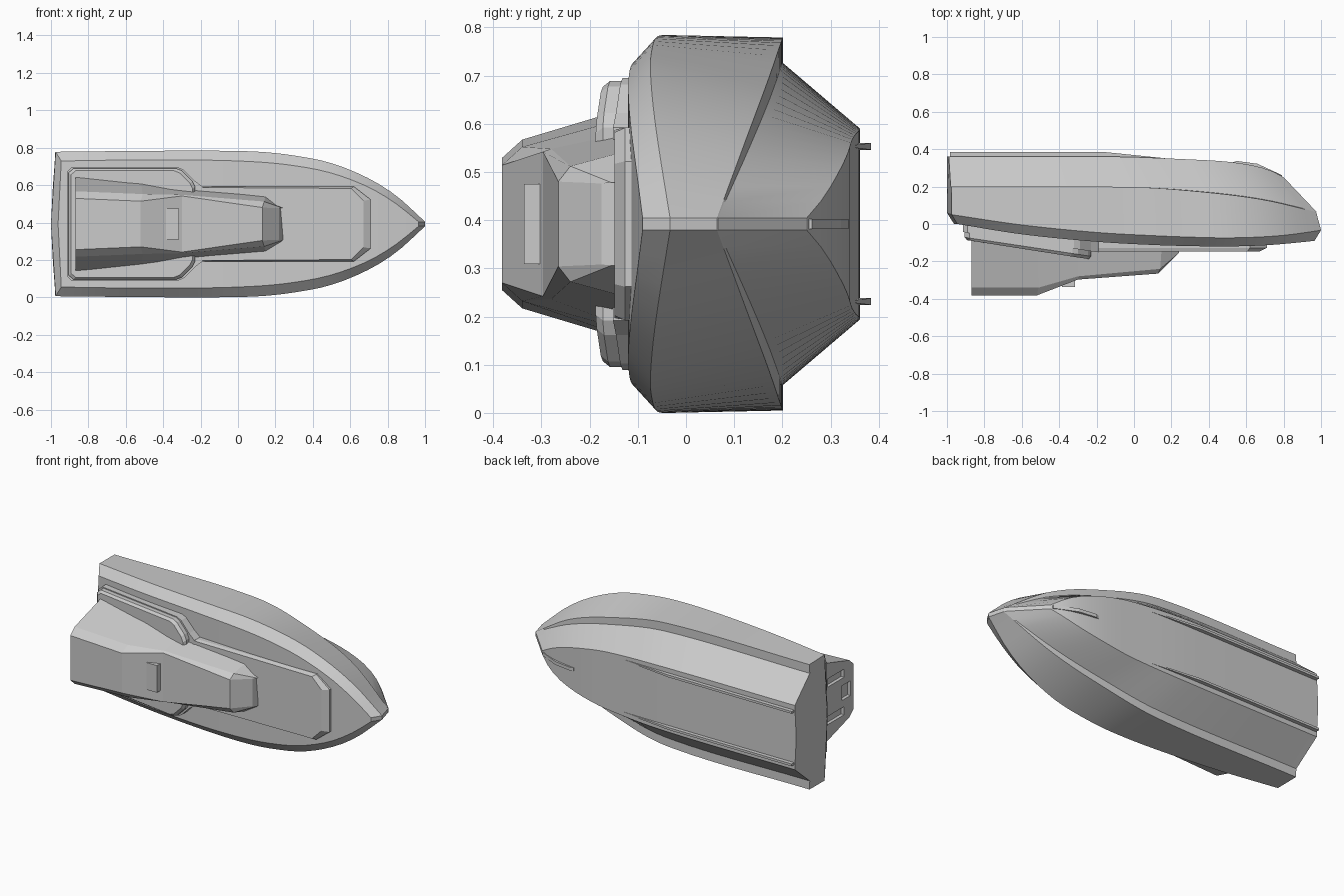
import bpy, bmesh, math

if "Cube" in bpy.data.objects:
    bpy.data.objects.remove(bpy.data.objects["Cube"])

ZC = 0.392  # centre plane of the boat, which lies on its side (deck faces -y)


def finish(name, bm, smooth=False):
    bmesh.ops.recalc_face_normals(bm, faces=bm.faces)
    me = bpy.data.meshes.new(name)
    bm.to_mesh(me)
    bm.free()
    ob = bpy.data.objects.new(name, me)
    bpy.context.collection.objects.link(ob)
    if smooth:
        bpy.ops.object.select_all(action='DESELECT')
        ob.select_set(True)
        bpy.context.view_layer.objects.active = ob
        bpy.ops.object.shade_smooth_by_angle(angle=math.radians(15))
    return ob


def skin(bm, rings, closed=True):
    vs = [[bm.verts.new((x, y, ZC + w)) for x, y, w in r] for r in rings]
    n = len(vs[0])
    for a, b in zip(vs, vs[1:]):
        for i in range(n if closed else n - 1):
            j = (i + 1) % n
            bm.faces.new((a[i], a[j], b[j], b[i]))
    return vs


def mirrored(half):
    return half + [(x, y, -w) for x, y, w in reversed(half)]


def loft(name, rings):
    bm = bmesh.new()
    vs = skin(bm, rings)
    bm.faces.new(vs[0])
    bm.faces.new(vs[-1])
    return finish(name, bm)


def box(name, x, y, w):
    return loft(name, [[(a, y[0], w[0]), (a, y[1], w[0]), (a, y[1], w[1]), (a, y[0], w[1])] for a in x])


def curve(keys, x):
    """Smooth interpolation of (x, y, w) keys at x."""
    n = len(keys)
    i = max(k for k in range(n - 1) if keys[k][0] <= x + 1e-6)
    a, b = keys[i], keys[i + 1]
    p, q = keys[max(i - 1, 0)], keys[min(i + 2, n - 1)]
    h = b[0] - a[0]
    t = (x - a[0]) / h
    out = [x]
    for c in (1, 2):
        ma = (b[c] - p[c]) / (b[0] - p[0]) * h
        mb = (q[c] - a[c]) / (q[0] - a[0]) * h
        out.append((2*t**3 - 3*t*t + 1) * a[c] + (t**3 - 2*t*t + t) * ma
                   + (3*t*t - 2*t**3) * b[c] + (t**3 - t*t) * mb)
    return tuple(out)


# Hull: five long lines per side, (x, y, half width)
bottom = [(-.99, .36, .197), (-.1, .36, .195), (.3, .345, .175), (.5, .333, .14),
          (.65, .31, .095), (.74, .282, .05), (.80, .25, .012)]
chine_in = [(-.98, .2, .33), (0, .197, .325), (.4, .17, .25), (.7, .13, .155), (.975, .066, .012)]
chine_out = [(-.977, .2, .383), (0, .197, .376), (.4, .168, .292), (.7, .128, .185), (.974, .064, .012)]
gunwale = [(-.975, .05, .386), (-.6, -.005, .39), (-.2, -.045, .392), (.1, -.062, .387), (.3, -.07, .366),
           (.5, -.074, .325), (.7, -.068, .243), (.85, -.055, .148), (1, -.033, .012)]
deck = [(-.945, 0, .337), (-.6, -.055, .342), (-.2, -.095, .342), (.1, -.112, .332), (.3, -.118, .312),
        (.5, -.12, .272), (.7, -.114, .196), (.85, -.102, .105), (.965, -.09, .012)]
lines = [bottom, chine_in, chine_out, gunwale, deck]
N = 32
rings = [mirrored([curve(k, k[0][0] + (k[-1][0] - k[0][0]) * i / N) for k in lines]) for i in range(N + 1)]
bm = bmesh.new()
vs = skin(bm, rings)
# stem ribbon
for i in range(4):
    e = vs[-1]
    bm.faces.new((e[i], e[i + 1], e[8 - i], e[9 - i]))
# curved transom with its top bevel
s = vs[0]
cb, cg, cd = [bm.verts.new(p) for p in ((-1, .36, ZC), (-1, .06, ZC), (-.962, 0, ZC))]
bm.faces.new((s[0], s[9], cb))
bm.faces.new((s[4], s[5], cd))
for k in (0, 1):
    p = s[:5] if k == 0 else s[:4:-1]
    bm.faces.new((cb, p[0], p[1], p[2], p[3], cg))
    bm.faces.new((cg, p[3], p[4], cd))
finish("hull", bm, True)

# Bottom strakes
for side, label in ((1, "upper"), (-1, "lower")):
    r = []
    for x, top, hw in ((-.985, .384, .007), (-.15, .384, .007), (.25, .343, .002)):
        c = side * .161
        r.append([(x, .335, c - hw), (x, top, c - hw), (x, top, c + hw), (x, .335, c + hw)])
    loft("strake_" + label, r)
loft("keel_strip", [[(x, y - .05, -.01), (x, y, -.01), (x, y, .01), (x, y - .05, .01)]
                    for x, y in ((.53, .331), (.55, .337), (.66, .322), (.79, .262))])

# Fore deck plate
half = [(.71, .13), (.62, .2), (-.3, .2)]
inner = [(.67, .125), (.605, .19), (-.3, .196)]
loft("foredeck_plate", [mirrored([(x, y, w) for x, w in o])
                        for o, y in ((half, -.06), (half, -.127), (inner, -.148))])


# Tilted aft deck slabs
def tilted(name, outline, layers):
    loft(name, [mirrored([(x + (d if x > -.5 else -d) * -1, y - .15 * (x + .9), w - d) for x, w in outline])
                for y, d in layers])


tilted("aft_base", [(-.19, .2), (-.23, .23), (-.29, .29), (-.32, .303), (-.89, .303), (-.915, .28)],
       [(.03, 0), (-.045, 0)])
tilted("aft_slab", [(-.23, .2), (-.245, .23), (-.30, .285), (-.33, .297), (-.88, .297), (-.905, .275)],
       [(-.03, 0), (-.072, 0), (-.087, .012)])

# Cabin: roof edge, shoulder, base at each section
cabin = loft("cabin", [mirrored(h) for h in (
    [(-.87, -.382, .137), (-.87, -.34, .175), (-.87, -.03, .268)],
    [(-.52, -.382, .122), (-.51, -.34, .16), (-.52, -.07, .235)],
    [(-.30, -.297, .15), (-.30, -.28, .156), (-.30, -.10, .195)],
    [(.13, -.265, .088), (.14, -.24, .12), (.15, -.10, .158)],
    [(.22, -.175, .084), (.24, -.155, .086), (.24, -.10, .088)])])

# Recesses in the cabin's rear wall
for i, (y, w) in enumerate((((-.29, -.13), (-.14, -.09)), ((-.29, -.13), (.09, .14)), ((-.35, -.27), (-.045, .045)))):
    cut = box("rear_recess_cutter_%d" % i, (-.9, -.85), y, w)
    cut.hide_render = True
    cut.hide_viewport = True
    m = cabin.modifiers.new("recess", 'BOOLEAN')
    m.object = cut
    m.operation = 'DIFFERENCE'
    m.solver = 'EXACT'

# Windscreen box
box("windscreen_box", (-.385, -.315), (-.336, -.27), (-.083, .083))
